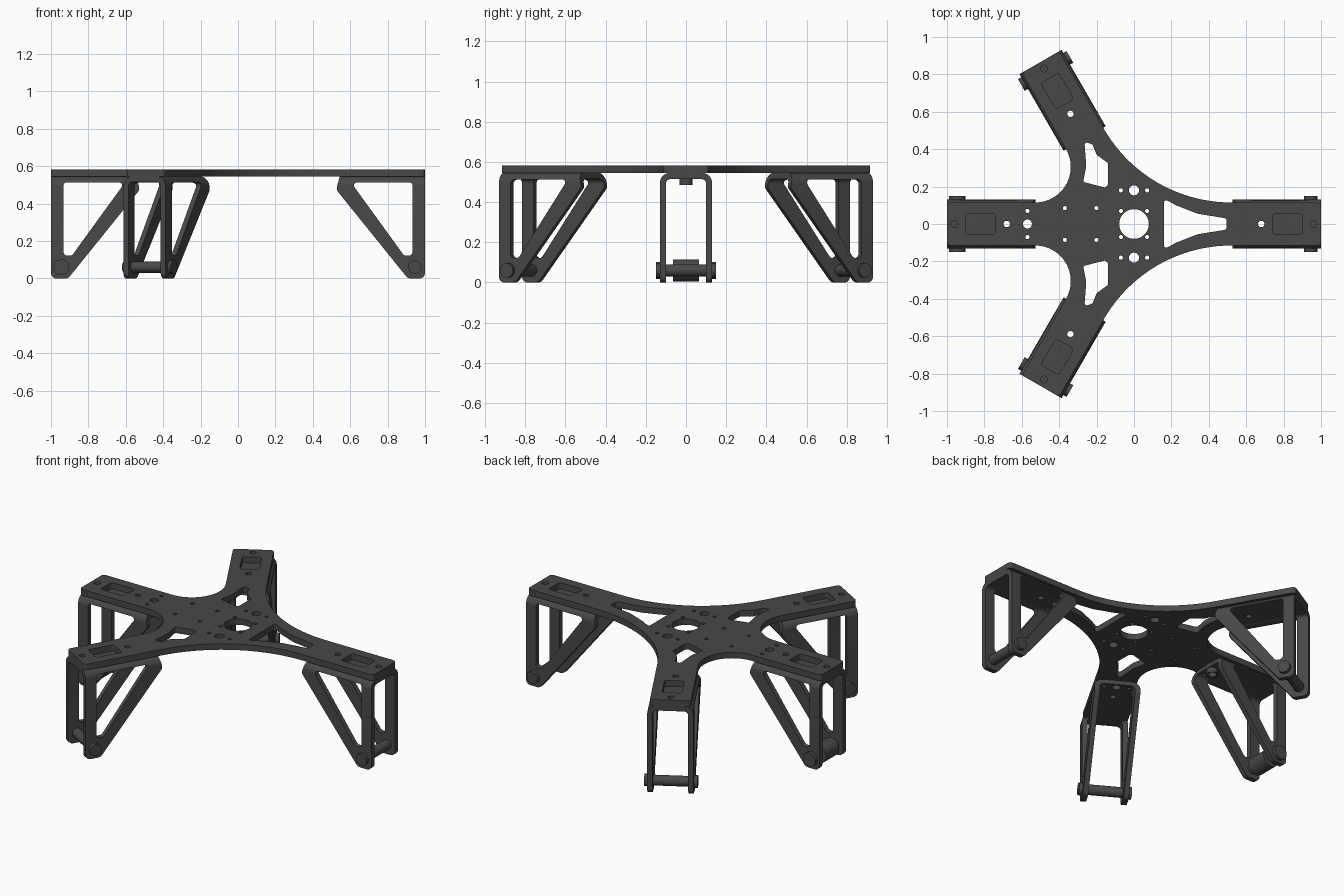
import bpy, bmesh
from math import sin, cos, tan, pi, radians
from mathutils import Vector, Matrix

if "Cube" in bpy.data.objects:
    bpy.data.objects.remove(bpy.data.objects["Cube"])

dark = bpy.data.materials.new("dark_grey")
dark.diffuse_color = (0.065, 0.065, 0.065, 1)
dark.use_nodes = True
dark.node_tree.nodes["Principled BSDF"].inputs["Base Color"].default_value = dark.diffuse_color


def fillet(corners):
    """Round each (x, y, radius) corner of a polygon with a true arc."""
    out, n = [], len(corners)
    for i, (x, y, r) in enumerate(corners):
        p = Vector((x, y))
        if r == 0:
            out.append(p)
            continue
        a = (Vector(corners[i - 1][:2]) - p).normalized()
        b = (Vector(corners[(i + 1) % n][:2]) - p).normalized()
        half = a.angle(b) / 2
        c = p + (a + b).normalized() * r / sin(half)
        s = p + a * (r / tan(half)) - c
        e = p + b * (r / tan(half)) - c
        turn = pi - 2 * half
        if s.x * e.y - s.y * e.x < 0:
            turn = -turn
        steps = 32 if r > 0.1 else 8
        for k in range(steps + 1):
            out.append(c + Matrix.Rotation(turn * k / steps, 2) @ s)
    return out


def circle(x, y, r, n=32):
    return [Vector((x + r * cos(2 * pi * k / n), y + r * sin(2 * pi * k / n))) for k in range(n)]


def box(x0, x1, h, r=0.0):
    return fillet([(x0, -h, r), (x1, -h, r), (x1, h, r), (x0, h, r)])


def turned(loop, ang):
    m = Matrix.Rotation(ang, 2)
    return [m @ p for p in loop]


def prism(loops, w0, w1, mat=Matrix()):
    """Mesh from an outer loop with holes, extruded from w0 to w1."""
    cu = bpy.data.curves.new("profile", 'CURVE')
    cu.dimensions, cu.fill_mode, cu.extrude = '2D', 'BOTH', (w1 - w0) / 2
    for loop in loops:
        s = cu.splines.new('POLY')
        s.points.add(len(loop) - 1)
        for q, p in zip(s.points, loop):
            q.co = (p.x, p.y, 0, 1)
        s.use_cyclic_u = True
    ob = bpy.data.objects.new("profile", cu)
    bpy.context.collection.objects.link(ob)
    me = bpy.data.meshes.new_from_object(ob.evaluated_get(bpy.context.evaluated_depsgraph_get()))
    bpy.data.objects.remove(ob)
    bm = bmesh.new()
    bm.from_mesh(me)
    bmesh.ops.remove_doubles(bm, verts=bm.verts, dist=1e-5)
    bm.transform(mat @ Matrix.Translation((0, 0, (w0 + w1) / 2)))
    bmesh.ops.recalc_face_normals(bm, faces=bm.faces)
    bm.to_mesh(me)
    bm.free()
    return me


def add(name, me, mat=Matrix()):
    ob = bpy.data.objects.new(name, me)
    ob.matrix_world = mat
    bpy.context.collection.objects.link(ob)
    me.materials.clear()
    me.materials.append(dark)
    bpy.ops.object.select_all(action='DESELECT')
    ob.select_set(True)
    bpy.context.view_layer.objects.active = ob
    bpy.ops.object.shade_smooth_by_angle(angle=radians(30))
    return ob


ARMS = {"right": 0, "back": 120, "left": 180, "front": 240}
angles = [radians(a) for a in ARMS.values()]
H = 0.115   # half width of an arm

# Plate outline: four arms joined by large tangent arcs
outline = []
for i, a in enumerate(angles):
    gap = (angles[(i + 1) % 4] - a) % (2 * pi)
    d = H / sin(gap / 2)
    R = 0.786 if gap > 1.5 else 0.19
    for y in (-H, H):
        p = Matrix.Rotation(a, 2) @ Vector((1, y))
        outline.append((p.x, p.y, 0.02))
    outline.append((d * cos(a + gap / 2), d * sin(a + gap / 2), R))
loops = [fillet(outline)]

# Lightening cutouts
loops.append(fillet([(0.16, -0.135, 0.012), (0.225, -0.1, 0.05), (0.34, -0.055, 0.1), (0.495, -0.03, 0.015),
                     (0.495, 0.03, 0.015), (0.34, 0.055, 0.1), (0.225, 0.1, 0.05), (0.16, 0.135, 0.012)]))
for s in (1, -1):
    loops.append(fillet([(x, s * y, r) for x, y, r in (
        (-0.265, 0.44, 0.012), (-0.222, 0.425, 0.012), (-0.2, 0.37, 0.02), (-0.138, 0.325, 0.015),
        (-0.138, 0.21, 0.015), (-0.155, 0.195, 0.012), (-0.272, 0.225, 0.012), (-0.255, 0.31, 0.05))]))

# Holes
loops.append(circle(0, 0, 0.079, 48))
small = [(x, y) for x in (-0.07, 0.07) for y in (-0.18, -0.07, 0.07, 0.18)]
small += [(x, y) for x in (-0.37, -0.2) for y in (-0.085, 0.085)] + [(-0.57, -0.07), (-0.57, 0.07)]
loops += [circle(x, y, 0.011, 16) for x, y in small]
loops += [circle(0, 0.18, 0.027), circle(0, -0.18, 0.027), circle(-0.57, 0, 0.024)]
for a in angles:
    loops += [turned(l, a) for l in (box(0.74, 0.9, 0.055, 0.015), circle(0.68, 0, 0.017), circle(0.96, 0, 0.018))]
add("top_plate", prism(loops, 0.545, 0.582))

# Leg bracket: folded channel trimmed by its side profile and web holes
to_x = Matrix(((0, 0, 1, 0), (1, 0, 0, 0), (0, 1, 0, 0), (0, 0, 0, 1)))
to_y = Matrix.Rotation(pi / 2, 4, 'X')
channel = fillet([(-0.13, -0.05, 0), (-0.10, -0.05, 0), (-0.10, 0.515, 0.025), (0.10, 0.515, 0.025),
                  (0.10, -0.05, 0), (0.13, -0.05, 0), (0.13, 0.545, 0.05), (-0.13, 0.545, 0.05)])
side = [fillet([(1, 0.57, 0), (1, 0, 0.03), (0.908, 0, 0.035), (0.525, 0.475, 0.03), (0.55, 0.57, 0)]),
        fillet([(0.605, 0.512, 0.015), (0.933, 0.512, 0.015), (0.933, 0.122, 0.02), (0.888, 0.122, 0.02)])]
web = [box(0.4, 1.2, 0.2), circle(0.68, 0, 0.017), circle(0.57, 0, 0.024),
       circle(0.57, 0.07, 0.012, 16), circle(0.57, -0.07, 0.012, 16)]
base = add("bracket_base", prism([channel], 0.4, 1.1, to_x))
cutters = [add("side_cutter", prism(side, -0.3, 0.3, to_y)), add("web_cutter", prism(web, -0.2, 0.7))]
for c in cutters:
    c.hide_render = True
    m = base.modifiers.new("trim", 'BOOLEAN')
    m.operation, m.object, m.solver = 'INTERSECT', c, 'EXACT'
bpy.context.view_layer.update()
bracket = bpy.data.meshes.new_from_object(base.evaluated_get(bpy.context.evaluated_depsgraph_get()))
for ob in [base] + cutters:
    bpy.data.objects.remove(ob)

# Legs: bracket, axle and axle caps at the end of each arm
for (name, deg), a in zip(ARMS.items(), angles):
    rot = Matrix.Rotation(a, 4, 'Z')
    add(name + "_leg_bracket", bracket.copy(), rot)
    at = rot @ Matrix.Translation((0.945, 0, 0.06)) @ to_y
    add(name + "_axle", prism([circle(0, 0, 0.03)], -0.13, 0.13), at)
    r = 0.043 if name == "left" else 0.036
    for s, label in ((1, "a"), (-1, "b")):
        add(f"{name}_axle_cap_{label}", prism([circle(0, 0, r)], min(s * 0.12, s * 0.15), max(s * 0.12, s * 0.15)), at)
    if name == "left":
        add("left_roller", prism([circle(0, 0, 0.055)], -0.065, 0.065), at)

# Bushing under the left arm
add("left_bushing", prism([circle(-0.57, 0, 0.032), circle(-0.57, 0, 0.024)], 0.485, 0.545))
